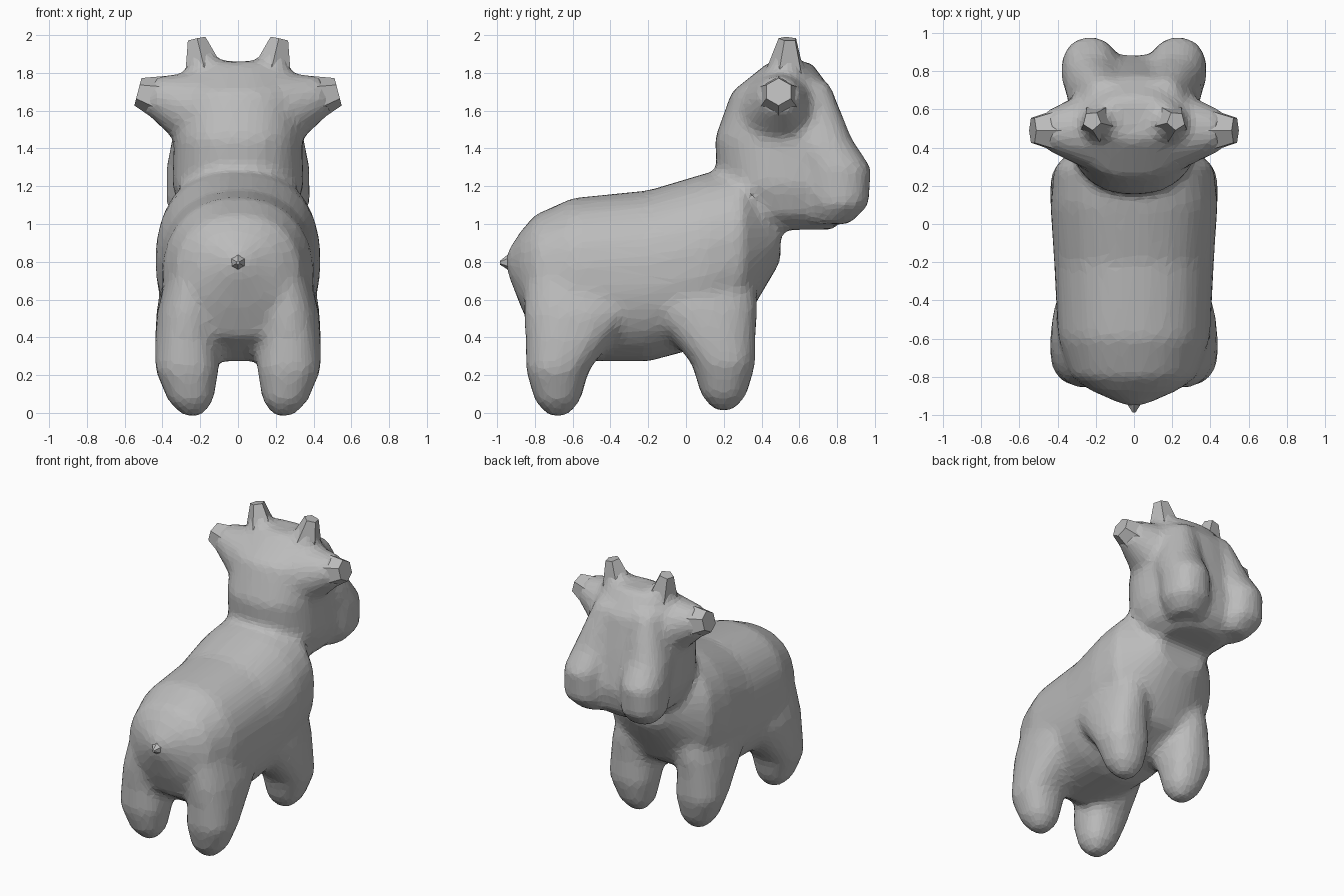
import bpy, bmesh, math
from mathutils import Matrix, Vector

if "Cube" in bpy.data.objects:
    bpy.data.objects.remove(bpy.data.objects["Cube"], do_unlink=True)

grey = bpy.data.materials.new("plain grey")
grey.use_nodes = True
colour = (.5, .5, .5, 1)
grey.diffuse_color = colour
grey.node_tree.nodes["Principled BSDF"].inputs["Base Color"].default_value = colour

SQUARENESS = 2.3


def ring(centre, half_u, half_v, sides=24):
    """Superellipse ring around a centre, spanned by two half-axis vectors."""
    points = []
    for i in range(sides):
        angle = math.tau * (i + .5) / sides
        c, s = math.cos(angle), math.sin(angle)
        u = math.copysign(abs(c) ** (2 / SQUARENESS), c)
        v = math.copysign(abs(s) ** (2 / SQUARENESS), s)
        points.append(Vector(centre) + Vector(half_u) * u + Vector(half_v) * v)
    return points


def level_ring(x, y, z, width, depth):
    """Horizontal ring with half sizes along x and y."""
    return ring((x, y, z), (width, 0, 0), (0, depth, 0))


def loft(bm, rings):
    """Closed skin through a list of rings."""
    rows = [[bm.verts.new(point) for point in points] for points in rings]
    count = len(rows[0])
    faces = [bm.faces.new(rows[0]), bm.faces.new(rows[-1])]
    for lower, upper in zip(rows, rows[1:]):
        for i in range(count):
            j = (i + 1) % count
            faces.append(bm.faces.new((lower[i], lower[j], upper[j], upper[i])))
    bmesh.ops.recalc_face_normals(bm, faces=faces)


def spike(bm, start, end, start_radius, end_radius, sides):
    """Blunt cone running from one point to another."""
    start, end = Vector(start), Vector(end)
    direction = end - start
    turn = direction.to_track_quat("Z", "Y").to_matrix().to_4x4()
    bmesh.ops.create_cone(
        bm, cap_ends=True, segments=sides, depth=direction.length,
        radius1=start_radius, radius2=end_radius,
        matrix=Matrix.Translation((start + end) / 2) @ turn)


def finish(bm, name):
    mesh = bpy.data.meshes.new(name)
    bm.to_mesh(mesh)
    bm.free()
    mesh.materials.append(grey)
    obj = bpy.data.objects.new(name, mesh)
    bpy.context.collection.objects.link(obj)
    return obj


def add_spike(name, *shape):
    """Separate faceted spike object."""
    bm = bmesh.new()
    spike(bm, *shape)
    finish(bm, name)


skin = bmesh.new()

# Trunk: y, half width, bottom, top
trunk = [(-.95, .05, .75, .85), (-.87, .23, .55, .97), (-.8, .33, .4, 1.05),
         (-.6, .4, .27, 1.14), (-.2, .42, .27, 1.18), (.1, .44, .35, 1.27),
         (.3, .42, .46, 1.3), (.5, .2, .8, 1.1)]
loft(skin, [ring((0, y, (low + top) / 2), (width, 0, 0), (0, 0, (top - low) / 2))
            for y, width, low, top in trunk])

# Neck and head: z, back, face, half width
head = [(.97, .36, .78, .2), (1.05, .25, .86, .3), (1.2, .17, .89, .35),
        (1.45, .15, .84, .34), (1.7, .24, .78, .32), (1.86, .44, .66, .2)]
loft(skin, [level_ring(0, (back + face) / 2, z, width, (face - back) / 2)
            for z, back, face, width in head])

# Leg: z, x, lean towards the belly, half width, half depth
leg = [(0, .24, 0, .05, .05), (.08, .25, 0, .12, .12), (.25, .27, 0, .17, .17),
       (.4, .27, .06, .17, .23), (.55, .26, .12, .17, .3), (.9, .2, .12, .14, .28)]

# Cheek, from jaw to forehead: z, x, y, half width, half depth
cheek = [(1, .2, .77, .1, .1), (1.1, .23, .81, .15, .16), (1.3, .23, .8, .15, .18),
         (1.45, .21, .7, .14, .18), (1.75, .15, .63, .1, .13)]

for side, label in ((-1, "right"), (1, "left")):
    # Rear and front legs share one shape, leaning towards each other
    for foot_y, lean, lift in ((-.68, 1, -.02), (.2, -1, .01)):
        loft(skin, [level_ring(side * x, foot_y + lean * shift, z + lift, width, depth)
                    for z, x, shift, width, depth in leg])
    loft(skin, [level_ring(side * x, y, z, width, depth)
                for z, x, y, width, depth in cheek])

    # Flared roots of the ear and horn, blended into the body
    spike(skin, (side * .14, .49, 1.58), (side * .47, .49, 1.69), .26, .1, 12)
    spike(skin, (side * .16, .53, 1.7), (side * .2, .53, 1.92), .16, .06, 12)

    # Faceted tips
    add_spike(label + "_ear", (side * .3, .49, 1.64), (side * .53, .49, 1.7), .16, .075, 6)
    add_spike(label + "_horn", (side * .18, .53, 1.8), (side * .22, .54, 1.98), .11, .05, 5)

add_spike("tail", (0, -.86, .8), (0, -.985, .795), .1, .01, 6)

# Merge the overlapping forms into one softly faceted body
body = finish(skin, "body")
remesh = body.modifiers.new("merge", "REMESH")
remesh.mode = "VOXEL"
remesh.voxel_size = .025
smooth = body.modifiers.new("soften", "SMOOTH")
smooth.factor = .5
smooth.iterations = 14
reduce = body.modifiers.new("facets", "DECIMATE")
reduce.ratio = .2
